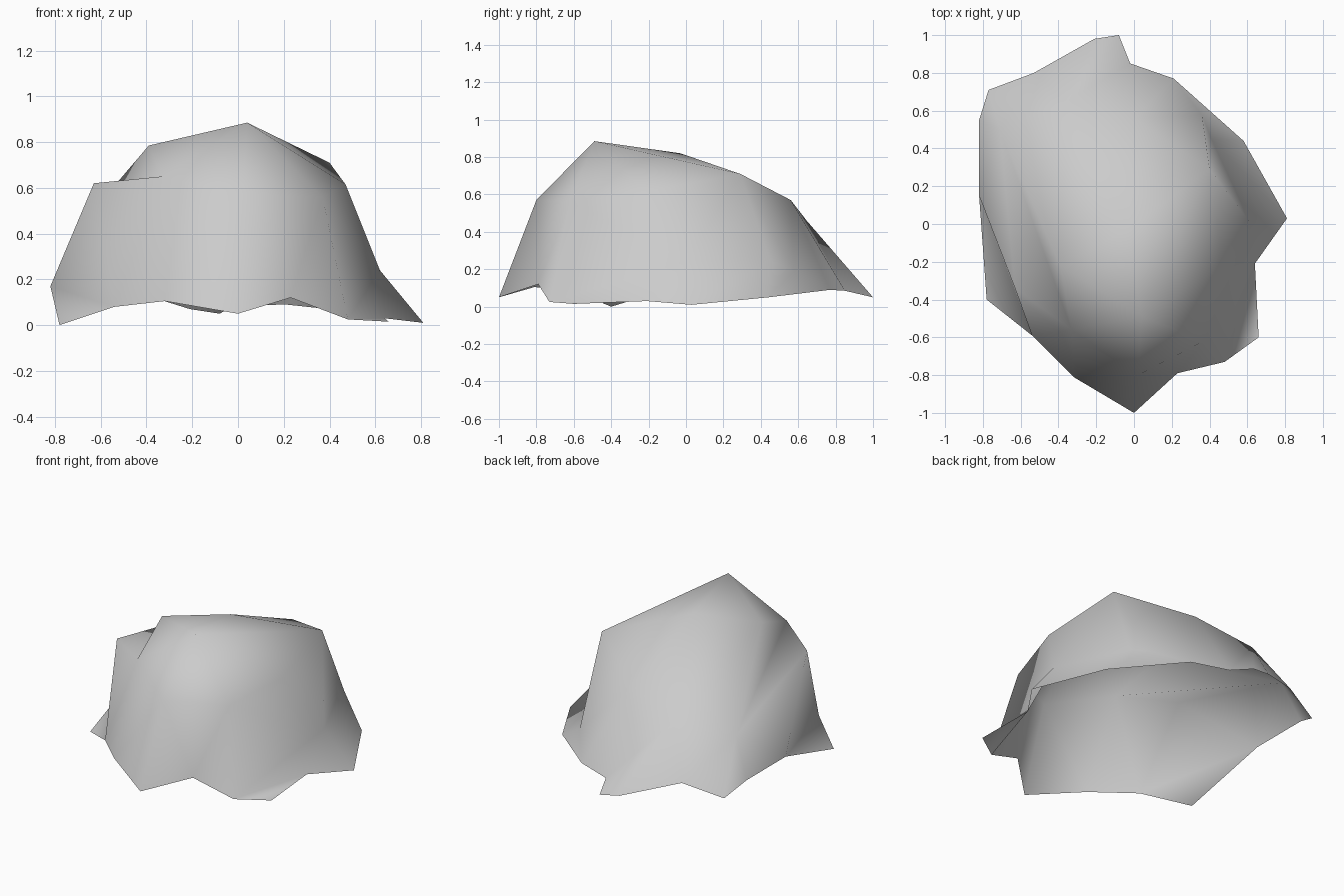
import bpy
import bmesh

cube = bpy.data.objects.get("Cube")
if cube:
    bpy.data.objects.remove(cube, do_unlink=True)


def ring(bm, points):
    """Add one loop of points, running clockwise seen from above."""
    return [bm.verts.new(p) for p in points]


def fan_band(bm, outer, inner, steps):
    """Join two loops: each inner point fans over its number of outer edges."""
    at = 0
    for i, count in enumerate(steps):
        for _ in range(count):
            bm.faces.new((inner[i], outer[at], outer[(at + 1) % len(outer)]))
            at += 1
        bm.faces.new((inner[i], outer[at % len(outer)], inner[(i + 1) % len(inner)]))


bm = bmesh.new()

# Wavy open rim near the ground, from the front round by the right
rim = ring(bm, [
    (.23, -.79, .12), (0, -1, .05), (-.32, -.81, .105), (-.54, -.59, .08),
    (-.78, -.4, 0), (-.82, .15, .17), (-.82, .55, .17), (-.77, .71, .1),
    (-.53, .8, .17), (-.21, .98, .07), (-.08, 1, .05), (-.02, .85, .085),
    (.21, .77, .09), (.58, .44, .05), (.81, .03, .01), (.64, -.21, .03),
    (.66, -.6, .015), (.48, -.73, .025)])
right_tip, left_tip = rim[4], rim[-2]

# Shoulder where the walls turn into the roof
shoulder = ring(bm, [
    (.02, -.8, .57), (-.33, -.56, .65), (-.63, -.34, .62),
    (-.71, .5, .41), (-.365, .645, .46), (0, .56, .57),
    (.36, .575, .195), (.41, .45, .245), (.62, 0, .24), (.37, -.62, .56)])
front, front_right, corner, back_right = shoulder[:4]
side, front_left = shoulder[-2:]

# Crown of the roof, starting at the peak
crown = ring(bm, [
    (.04, -.49, .885), (-.39, -.22, .785), (-.03, -.03, .82),
    (.4, .29, .71), (.47, -.22, .615)])

# Walls, the flap behind the raised corner, then the roof
fan_band(bm, rim, shoulder, [2, 1, 2, 3, 3, 1, 1, 1, 3, 1])
bm.faces.new((front_right, corner, back_right))
upper = [front_left, front, front_right] + shoulder[3:-1]
fan_band(bm, upper, crown, [2, 2, 1, 3, 1])
for a, b in zip(crown[1:], crown[2:]):
    top = bm.faces.new((crown[0], a, b))
bmesh.ops.recalc_face_normals(bm, faces=bm.faces[:])

# Fold the two flared tips out from the walls
for pair in ((right_tip, corner), (left_tip, side)):
    bmesh.ops.rotate_edges(bm, edges=[bm.edges.get(pair)])

# Turn every face outwards
bm.normal_update()
if top.normal.z < 0:
    bmesh.ops.reverse_faces(bm, faces=bm.faces[:])
for face in bm.faces:
    face.smooth = True

mesh = bpy.data.meshes.new("draped_shell")
bm.to_mesh(mesh)
bm.free()
shell = bpy.data.objects.new("draped_shell", mesh)
bpy.context.collection.objects.link(shell)

# Plain grey
colour = (.6, .6, .6, 1)
grey = bpy.data.materials.new("light_grey")
grey.use_nodes = True
grey.diffuse_color = colour
for node in grey.node_tree.nodes:
    if node.type == "BSDF_PRINCIPLED":
        node.inputs["Base Color"].default_value = colour
mesh.materials.append(grey)
